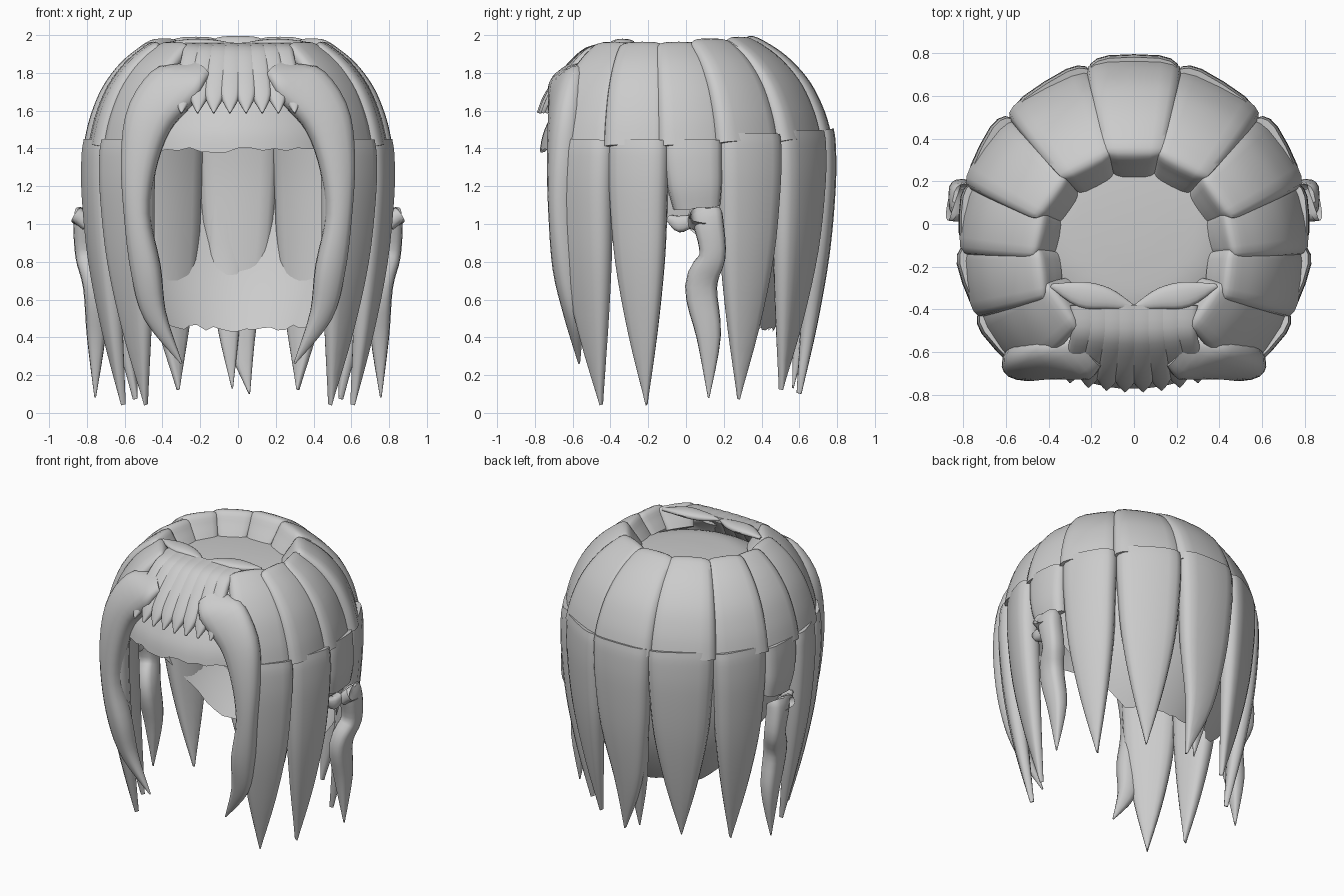
import bpy, bmesh, math, random
from mathutils import Vector

if "Cube" in bpy.data.objects:
    bpy.data.objects.remove(bpy.data.objects["Cube"])

random.seed(3)
UP = Vector((0, 0, 1))


def finish(name, bm, mirror=False):
    bmesh.ops.recalc_face_normals(bm, faces=bm.faces)
    me = bpy.data.meshes.new(name)
    bm.to_mesh(me)
    bm.free()
    ob = bpy.data.objects.new(name, me)
    bpy.context.collection.objects.link(ob)
    bpy.ops.object.select_all(action='DESELECT')
    ob.select_set(True)
    bpy.context.view_layer.objects.active = ob
    bpy.ops.object.shade_smooth_by_angle(angle=math.radians(40))
    if mirror:
        ob.modifiers.new("mirror", 'MIRROR').use_mirror_merge = False
    return ob


def catmull(rows, sub=4):
    out = []
    n = len(rows)
    for i in range(n - 1):
        p = [rows[max(i - 1, 0)], rows[i], rows[i + 1], rows[min(i + 2, n - 1)]]
        for k in range(sub):
            t = k / sub
            out.append([0.5 * (2 * b + (c - a) * t + (2 * a - 5 * b + 4 * c - d) * t * t
                               + (3 * b - a - 3 * c + d) * t ** 3) for a, b, c, d in zip(*p)])
    return out + [list(rows[-1])]


# rows: x, y, z of the outer surface line, half width, half depth
def lock(name, rows, side, mirror=False, power=0.6, n=16):
    rows = catmull(rows)
    pts = [Vector(r[:3]) for r in rows]
    bm = bmesh.new()
    rings = []
    for i, r in enumerate(rows):
        t = (pts[min(i + 1, len(pts) - 1)] - pts[max(i - 1, 0)]).normalized()
        s = (side - t * t.dot(side)).normalized()
        nrm = t.cross(s)
        w, d = max(r[3], 0.003), max(r[4], 0.003)
        ring = []
        for k in range(n):
            a = 2 * math.pi * k / n
            c, q = math.cos(a), math.sin(a)
            ring.append(bm.verts.new(pts[i] - nrm * d
                        + s * w * math.copysign(abs(c) ** power, c)
                        + nrm * d * math.copysign(abs(q) ** 0.8, q)))
        rings.append(ring)
    for a, b in zip(rings, rings[1:]):
        for k in range(n):
            bm.faces.new((a[k], a[(k + 1) % n], b[(k + 1) % n], b[k]))
    bm.faces.new(rings[0])
    bm.faces.new(rings[-1])
    return finish(name, bm, mirror)


# inner cap with a face opening
PROFILE = [(0, 1.86), (.2, 1.855), (.4, 1.83), (.6, 1.71), (.7, 1.56), (.75, 1.4),
           (.75, 1.1), (.68, .8), (.58, .58), (.47, .4)]


def edge_height(phi):
    keys = [(0, .44), (48, .46), (85, .95), (125, 1.2), (138, 1.39), (180, 1.39)]
    for (a, za), (b, zb) in zip(keys, keys[1:]):
        if phi <= b:
            return za + (zb - za) * (phi - a) / (b - a)
    return 1.39


prof = catmull(PROFILE)
bm = bmesh.new()
cols, steps = 72, 26
grid = []
for c in range(cols):
    phi = 360 * c / cols
    ze = edge_height(min(phi, 360 - phi)) + random.uniform(-.015, .015)
    end = next(i for i, p in enumerate(prof) if p[1] < ze)
    f_end = end - (ze - prof[end][1]) / (prof[end - 1][1] - prof[end][1])
    col = []
    for k in range(1, steps + 1):
        f = f_end * k / steps
        i = min(int(f), len(prof) - 2)
        r = prof[i][0] + (prof[i + 1][0] - prof[i][0]) * (f - i)
        z = prof[i][1] + (prof[i + 1][1] - prof[i][1]) * (f - i)
        a = math.radians(phi)
        y = r * math.cos(a)
        col.append(bm.verts.new((r * math.sin(a), y * (1.03 if y < 0 else .94), z)))
    grid.append(col)
top = bm.verts.new((0, 0, 1.86))
for c in range(cols):
    a, b = grid[c], grid[(c + 1) % cols]
    bm.faces.new((top, a[0], b[0]))
    for k in range(steps - 1):
        bm.faces.new((a[k], a[k + 1], b[k + 1], b[k]))
finish("inner_cap", bm)

# crown segments and the long hanging locks below them
DOME = [(0, 1.84), (.1, 1.905), (.22, 1.965), (.42, 1.915), (.62, 1.83), (.8, 1.71), (.93, 1.56), (1, 1.42)]
HANG = [(1.0, 1.45, .98), (1.015, 1.36, 1.0), (1.015, 1.15, .96), (.975, .8, .82), (.89, .42, .48), (.78, .05, .02)]
# name, inner xy, outer xy, half width, lift, tip height
SEGMENTS = [("front", (.26, -.32), (.63, -.58), .19, 0, .04),
            ("front_side", (.34, -.22), (.785, -.27), .165, 0, .04),
            ("side", (.35, -.06), (.80, .04), .17, 0, None),
            ("rear_side", (.30, .06), (.705, .36), .185, .02, .07),
            ("rear", (.17, .17), (.41, .65), .215, .03, .12),
            ("back", (0, .21), (0, .775), .215, .035, .10)]
for name, pin, pout, w, lift, tip in SEGMENTS:
    a, b = Vector((*pin, 0)), Vector((*pout, 0))
    side = UP.cross((b - a).normalized())
    mir = name != "back"
    rows = []
    for u, z in DOME:
        p = a.lerp(b, u)
        rows.append((p.x, p.y, z + lift * min(1, u * 4), .095 + (w - .085) * u ** .75, .03 + .04 * u))
    lock(name + "_crown_segment", rows, side, mir)
    radial = b.normalized()
    side = UP.cross(radial)
    if tip is None:
        # short lock tucked at the ear
        rows = [(.81, .04, 1.45, .155, .07), (.82, .04, 1.35, .155, .07),
                (.82, .05, 1.2, .145, .07), (.80, .06, 1.08, .125, .06)]
    else:
        rows = []
        for f, z, wf in HANG:
            p = b * f + radial * .007
            zz = tip + (z - .05) * (1.45 + lift * 1.6 - tip) / 1.4
            rows.append((p.x + (.06 if z < .1 and not mir else 0), p.y, zz, w * wf, .012 + .07 * wf))
    lock(name + "_hanging_lock", rows, side, mir)

# thin second lock at the back
lock("back_thin_lock", [(-.06, .74, 1.2, .1, .05), (-.06, .72, .8, .1, .05),
                        (-.05, .65, .45, .06, .04), (-.03, .57, .13, .004, .004)], Vector((-1, 0, 0)))

# lock emerging from behind the ear, and its small curl
lock("ear_lock", [(.76, .08, 1.02, .07, .04), (.84, .1, 1.09, .085, .05), (.87, .12, 1.0, .08, .06),
                  (.86, .14, .82, .07, .06), (.82, .08, .66, .085, .06), (.80, .12, .4, .065, .05),
                  (.76, .12, .08, .004, .004)], Vector((0, 1, 0)), True)
lock("ear_curl", [(.78, -.1, 1.03, .02, .03), (.81, -.04, 1.0, .045, .04), (.81, .04, 1.02, .03, .03)],
     UP, True)

# long locks framing the face, starting as a wide band over the fringe
lock("face_lock", [(.21, -.615, 1.85, .09, .04), (.33, -.68, 1.78, .15, .06), (.475, -.715, 1.6, .135, .08),
                   (.54, -.73, 1.35, .10, .08), (.55, -.725, 1.05, .07, .07), (.505, -.70, .75, .08, .07),
                   (.45, -.64, .5, .06, .05), (.30, -.57, .26, .005, .005)],
     Vector((1, .25, 0)), True, 0.8)

# short fringe of pointed teeth
for i in range(8):
    x = -.30 + .6 * i / 7
    y = .12 * x * x * 4
    lock("fringe_tooth", [(x * .8, -.38, 1.96, .06, .02), (x * .78, -.53 + y * .3, 1.935, .06, .03),
                          (x * .86, -.655 + y * .6, 1.82, .058, .03), (x * .97, -.75 + y, 1.69, .05, .03),
                          (x, -.79 + y, 1.59, .004, .008)], Vector((1, 0, 0)))

# leaf shaped tufts at the parting
lock("parting_tuft", [(0, -.39, 1.95, .01, .01), (.12, -.35, 1.975, .05, .025), (.25, -.33, 1.98, .06, .025),
                      (.39, -.29, 1.96, .01, .01)], Vector((0, 1, 0)), True, 1.0)
